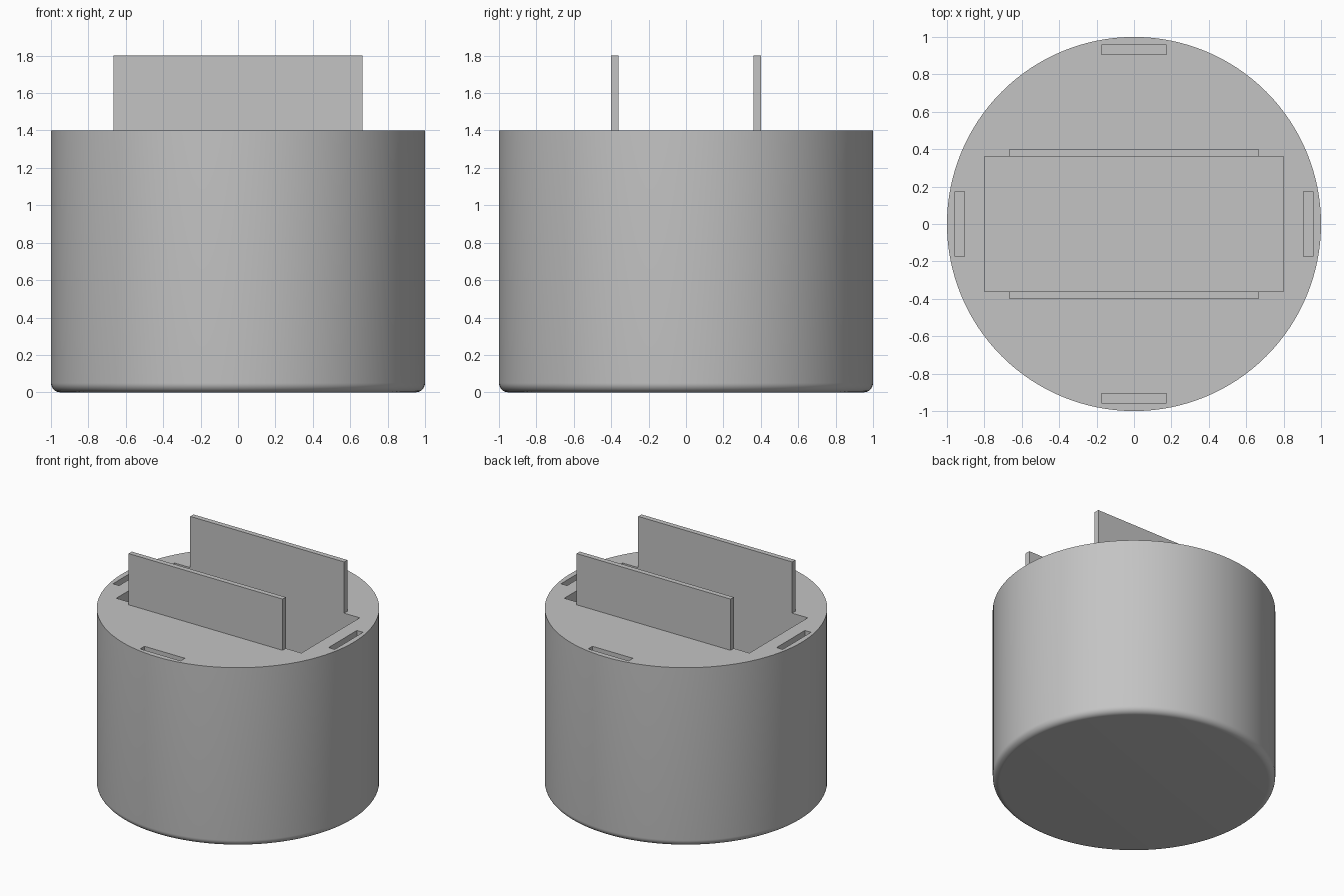
import bpy, bmesh, math
from mathutils import Matrix, Vector

cube = bpy.data.objects.get("Cube")
if cube:
    bpy.data.objects.remove(cube, do_unlink=True)

TOP = 1.4        # height of the drum
FILLET = 0.05    # rounding of the bottom edge

grey = bpy.data.materials.new("plain grey")
grey.use_nodes = True
colour = (0.55, 0.55, 0.55, 1)
grey.diffuse_color = colour
grey.node_tree.nodes["Principled BSDF"].inputs["Base Color"].default_value = colour


def finish(name, bm):
    """Turn a bmesh into a named grey object."""
    bmesh.ops.recalc_face_normals(bm, faces=bm.faces)
    mesh = bpy.data.meshes.new(name)
    bm.to_mesh(mesh)
    bm.free()
    mesh.materials.append(grey)
    obj = bpy.data.objects.new(name, mesh)
    bpy.context.collection.objects.link(obj)
    return obj


def add_box(bm, low, high):
    low, high = Vector(low), Vector(high)
    place = Matrix.Translation((low + high) / 2) @ Matrix.Diagonal((*(high - low), 1))
    bmesh.ops.create_cube(bm, size=1, matrix=place)


# Drum: lathed profile with a rounded bottom edge
profile = [(0, 0)]
for i in range(9):
    a = math.pi / 2 * i / 8
    profile.append((1 - FILLET + FILLET * math.sin(a), FILLET - FILLET * math.cos(a)))
profile += [(1, TOP), (0, TOP)]
bm = bmesh.new()
verts = [bm.verts.new((r, 0, z)) for r, z in profile]
edges = [bm.edges.new(pair) for pair in zip(verts, verts[1:])]
bmesh.ops.spin(bm, geom=verts + edges, cent=(0, 0, 0), axis=(0, 0, 1),
               angle=math.tau, steps=128)
bmesh.ops.remove_doubles(bm, verts=bm.verts, dist=0.0001)
drum = finish("drum_body", bm)

# Cutter: central pocket and four rim slots
bm = bmesh.new()
add_box(bm, (-0.8, -0.36, 0.2), (0.8, 0.36, TOP + 0.1))
for s in (-1, 1):
    near, far = sorted((s * 0.905, s * 0.958))
    add_box(bm, (near, -0.175, TOP - 0.2), (far, 0.175, TOP + 0.1))
    add_box(bm, (-0.175, near, TOP - 0.2), (0.175, far, TOP + 0.1))
cutter = finish("pocket_cutter", bm)
cutter.hide_render = True

cut = drum.modifiers.new("Pockets", 'BOOLEAN')
cut.operation = 'DIFFERENCE'
cut.solver = 'EXACT'
cut.object = cutter
bpy.ops.object.select_all(action='DESELECT')
bpy.context.view_layer.objects.active = drum
drum.select_set(True)
bpy.ops.object.modifier_apply(modifier=cut.name)
bpy.data.objects.remove(cutter, do_unlink=True)
bpy.ops.object.shade_smooth_by_angle(angle=math.radians(30))

# Upright plates along the long sides of the pocket
for side, s in (("front", -1), ("back", 1)):
    near, far = sorted((s * 0.36, s * 0.4))
    bm = bmesh.new()
    add_box(bm, (-0.665, near, TOP), (0.665, far, TOP + 0.4))
    finish(side + "_plate", bm)
